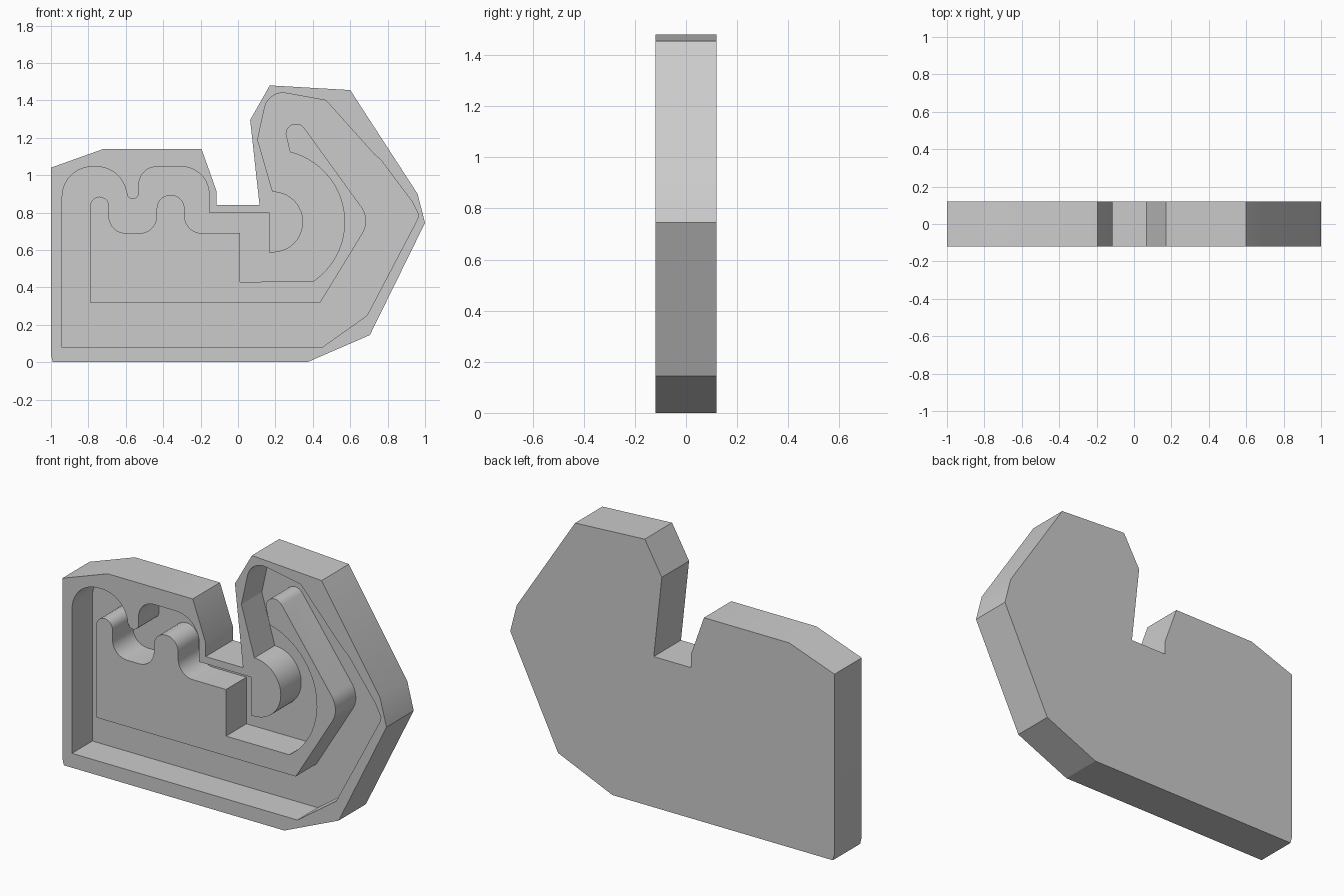
import bpy, bmesh
from math import radians, cos, sin

if "Cube" in bpy.data.objects:
    bpy.data.objects.remove(bpy.data.objects["Cube"])


def arc(cx, cz, r, a0, a1, n=10):
    return [(cx + r * cos(radians(a0 + (a1 - a0) * i / n)),
             cz + r * sin(radians(a0 + (a1 - a0) * i / n))) for i in range(n + 1)]


def prism(name, loops, y0, y1):
    """Extrude a flat region (first loop outside, others are holes) along y."""
    bm = bmesh.new()
    edges = []
    for loop in loops:
        vs = [bm.verts.new((x, y0, z)) for x, z in loop]
        edges += [bm.edges.new((vs[i - 1], vs[i])) for i in range(len(vs))]
    bmesh.ops.triangle_fill(bm, edges=edges, use_beauty=True, use_dissolve=False)
    ext = bmesh.ops.extrude_face_region(bm, geom=bm.faces[:], use_keep_orig=True)
    moved = [g for g in ext["geom"] if isinstance(g, bmesh.types.BMVert)]
    bmesh.ops.translate(bm, verts=moved, vec=(0, y1 - y0, 0))
    bmesh.ops.recalc_face_normals(bm, faces=bm.faces[:])
    me = bpy.data.meshes.new(name)
    bm.to_mesh(me)
    bm.free()
    ob = bpy.data.objects.new(name, me)
    bpy.context.collection.objects.link(ob)
    return ob


# Faceted outer outline with the notch
outline = [(-.99, 0), (.37, 0), (.705, .145), (1, .745), (.96, .90), (.60, 1.455),
           (.17, 1.48), (.065, 1.295), (.115, .84), (-.115, .84), (-.115, .915),
           (-.195, 1.14), (-.72, 1.14), (-1, 1.04), (-1, .04)]

# Outer wall of the channel
channel_outer = ([(-.94, .08)]
                 + arc(-.78, .885, .16, 180, 90) + arc(-.755, .885, .16, 90, 0)
                 + arc(-.5625, .905, .0325, 180, 360)
                 + arc(-.435, .95, .095, 180, 90) + arc(-.30, .90, .145, 90, 0)
                 + [(-.155, .80), (.165, .80), (.165, .588)]
                 + arc(.185, .75, .163, -90, 90, 20)
                 + [(.105, 1.19)] + arc(.24, 1.34, .10, 170, 75)
                 + [(.47, 1.40), (.73, 1.11), (.765, 1.08), (.93, .86), (.965, .79),
                    (.96, .765), (.69, .25), (.45, .08)])

# Inner wall of the channel: the raised island
island = ([(-.79, .32)]
          + arc(-.74, .835, .05, 180, 0) + arc(-.60, .78, .09, 180, 270)
          + arc(-.525, .78, .09, 270, 360) + arc(-.36, .82, .075, 180, 0)
          + arc(-.195, .78, .09, 180, 270)
          + [(.01, .69), (.01, .43)] + arc(.185, .75, .385, -56, 76, 24)
          + arc(.31, 1.22, .055, 180, 35) + arc(.56, .755, .125, 38, -32)
          + [(.465, .36), (.44, .32)])

body = prism("channel_plate", [outline], -.12, .12)
cutter = prism("channel_cutter", [channel_outer, island], -.2, .06)
cutter.hide_render = True

# Cut the channel into the front face
mod = body.modifiers.new("channel", 'BOOLEAN')
mod.object = cutter
mod.operation = 'DIFFERENCE'
mod.solver = 'EXACT'
bpy.context.view_layer.objects.active = body
body.select_set(True)
bpy.ops.object.modifier_apply(modifier=mod.name)
bpy.data.objects.remove(cutter)

# Smooth the rounded walls, keep corners sharp
bpy.ops.object.shade_smooth_by_angle(angle=radians(22))
